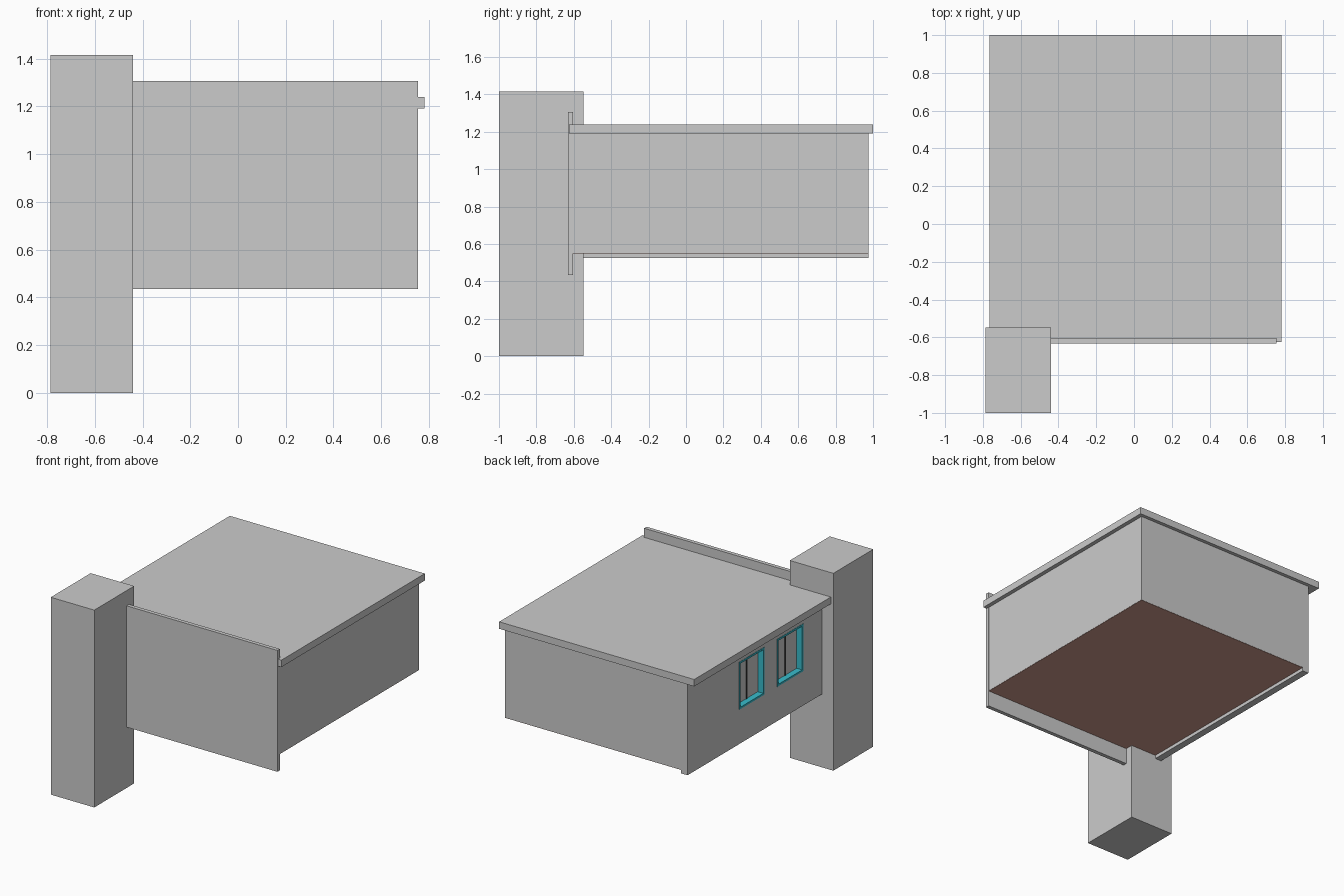
import bpy

if "Cube" in bpy.data.objects:
    bpy.data.objects.remove(bpy.data.objects["Cube"])


def material(name, color):
    m = bpy.data.materials.new(name)
    m.diffuse_color = color
    m.use_nodes = True
    m.node_tree.nodes["Principled BSDF"].inputs["Base Color"].default_value = m.diffuse_color
    return m


def box(name, x, y, z, mat=None):
    """Axis-aligned box from (min, max) ranges."""
    bpy.ops.mesh.primitive_cube_add(size=1, location=[(a + b) / 2 for a, b in (x, y, z)])
    o = bpy.context.object
    o.name = name
    o.scale = [b - a for a, b in (x, y, z)]
    bpy.ops.object.transform_apply(location=False, rotation=False, scale=True)
    if mat:
        o.data.materials.append(mat)
    return o


teal = material("teal_frame", (0.04, 0.50, 0.60, 1))
brown = material("brown_floor", (0.62, 0.33, 0.27, 1))
dark = material("dark_bar", (0.05, 0.05, 0.05, 1))
glass = material("glass", (0.6, 0.6, 0.6, 0.3))

# Tower, front panel and roof
box("tower", (-0.785, -0.44), (-1.0, -0.548), (0, 1.415))
box("front_panel", (-0.44, 0.755), (-0.632, -0.604), (0.435, 1.305))
box("roof_slab", (-0.765, 0.782), (-0.626, 1.0), (1.19, 1.24))

# Plain walls and floor
box("right_wall", (0.733, 0.753), (-0.604, 0.975), (0.551, 1.19))
box("back_wall", (-0.645, 0.733), (0.955, 0.975), (0.551, 1.19))
box("floor", (-0.645, 0.752), (-0.604, 0.974), (0.549, 0.56), brown)

# Left wall, cut for the two windows
X0, X1 = -0.695, -0.645
Z0, Z1 = 0.772, 1.112
windows = [(0.105, 0.39), (-0.335, -0.04)]
wall = box("left_wall", (X0, X1), (-0.604, 0.975), (0.525, 1.19))
for y in windows:
    cutter = box("window_cutter", (X0 - 0.1, X1 + 0.1), y, (Z0, Z1))
    mod = wall.modifiers.new("opening", 'BOOLEAN')
    mod.object = cutter
    mod.solver = 'EXACT'
    bpy.context.view_layer.objects.active = wall
    bpy.ops.object.modifier_apply(modifier=mod.name)
    bpy.data.objects.remove(cutter)

# Window frames, mullions and panes
T = 0.014
for y0, y1 in windows:
    depth = (X0 - 0.002, X1 + 0.004)
    box("frame_sill", depth, (y0, y1), (Z0, Z0 + T), teal)
    box("frame_head", depth, (y0, y1), (Z1 - T, Z1), teal)
    for a in (y0, y1 - T):
        box("frame_jamb", depth, (a, a + T), (Z0 + T, Z1 - T), teal)
    mid = (y0 + y1) / 2
    box("mullion", (X1 - 0.012, X1), (mid - 0.007, mid + 0.007), (Z0 + T, Z1 - T), dark)
    for a, b in ((y0 + T, mid - 0.007), (mid + 0.007, y1 - T)):
        box("pane", (X1 - 0.008, X1 - 0.004), (a, b), (Z0 + T, Z1 - T), glass)
